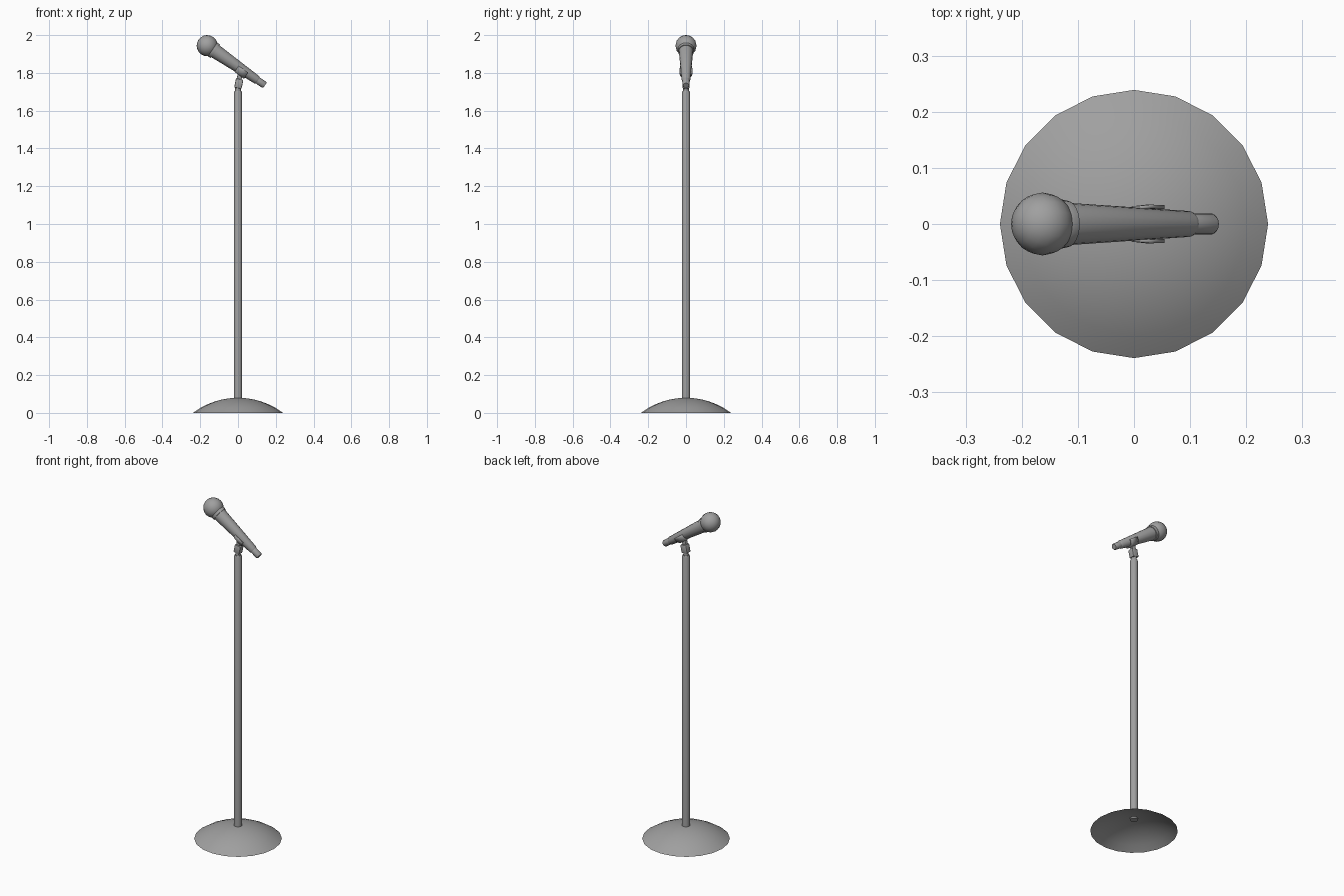
import bpy
import bmesh
from math import radians, sin, cos, sqrt, pi
from mathutils import Matrix

cube = bpy.data.objects.get("Cube")
if cube:
    bpy.data.objects.remove(cube, do_unlink=True)

GREY = (0.35, 0.35, 0.35, 1)
grey = bpy.data.materials.new("mid grey")
grey.use_nodes = True
grey.diffuse_color = GREY
grey.node_tree.nodes["Principled BSDF"].inputs["Base Color"].default_value = GREY


def finish(name, bm, matrix, smooth=True):
    mesh = bpy.data.meshes.new(name)
    bm.to_mesh(mesh)
    bm.free()
    obj = bpy.data.objects.new(name, mesh)
    bpy.context.collection.objects.link(obj)
    mesh.materials.append(grey)
    obj.matrix_world = matrix
    if smooth:
        bpy.ops.object.select_all(action='DESELECT')
        obj.select_set(True)
        bpy.context.view_layer.objects.active = obj
        bpy.ops.object.shade_smooth_by_angle(angle=radians(35))
    return obj


def lathe(name, profile, sides, matrix=Matrix(), start=0, sweep=360):
    """Turn (radius, height) points about the local z axis."""
    bm = bmesh.new()
    rings = []
    for r, z in profile:
        angles = [radians(start + sweep * j / sides) for j in range(sides + 1)]
        rings.append([bm.verts.new((r * cos(a), r * sin(a), z)) for a in angles])
    for low, high in zip(rings, rings[1:]):
        for j in range(sides):
            bm.faces.new((low[j], low[j + 1], high[j + 1], high[j]))
    bmesh.ops.remove_doubles(bm, verts=bm.verts, dist=0.0001)
    return finish(name, bm, matrix)


def box(name, size, matrix, bevel):
    bm = bmesh.new()
    bmesh.ops.create_cube(bm, size=1, matrix=Matrix.Diagonal((*size, 1)))
    bmesh.ops.bevel(bm, geom=bm.edges[:], offset=bevel, segments=2,
                    profile=0.5, affect='EDGES')
    return finish(name, bm, matrix)


# Hollow domed base, open underneath
BASE_R, BASE_H = 0.239, 0.08
dome_r = (BASE_R ** 2 + BASE_H ** 2) / (2 * BASE_H)
steps = [BASE_R * (1 - i / 6) for i in range(7)]
lathe("base", [(r, sqrt(dome_r ** 2 - r * r) - dome_r + BASE_H) for r in steps], 20)

# Pole with a chamfered top and a narrow neck
lathe("pole", [(0, 0.07), (0.022, 0.07), (0.022, 1.695), (0.018, 1.705), (0, 1.705)], 16)
lathe("neck", [(0, 1.69), (0.015, 1.69), (0.015, 1.74), (0, 1.74)], 12)

# Tilting swivel that carries the clip
lean = Matrix.Rotation(radians(12), 4, 'Y')
box("swivel", (0.04, 0.036, 0.05), Matrix.Translation((0.004, 0, 1.743)) @ lean, 0.006)
box("clip_lug", (0.026, 0.022, 0.05), Matrix.Translation((0.008, 0, 1.778)) @ lean, 0.005)

# Microphone axis runs from the head down to the tail; local x points down
axis = Matrix.Translation((-0.163, 0, 1.944)) @ Matrix.Rotation(radians(124.5), 4, 'Y')
HEAD = 0.056
lathe("microphone_head",
      [(HEAD * sin(pi * i / 10), -HEAD * cos(pi * i / 10)) for i in range(11)], 16, axis)
lathe("head_collar",
      [(0, 0.034), (0.043, 0.034), (0.044, 0.039), (0.042, 0.052), (0, 0.052)], 16, axis)
lathe("handle",
      [(0, 0.05), (0.038, 0.05), (0.023, 0.318), (0.019, 0.325), (0, 0.325)], 16, axis)
lathe("tail_plug",
      [(0, 0.32), (0.019, 0.32), (0.019, 0.365), (0.015, 0.371), (0, 0.371)], 16, axis)

# Open clip cradling the handle from below
clip = lathe("clip", [(0.032, 0.198), (0.035, 0.23), (0.034, 0.26)], 12, axis, -100, 200)
shell = clip.modifiers.new("thickness", 'SOLIDIFY')
shell.thickness = 0.007
shell.offset = -1
